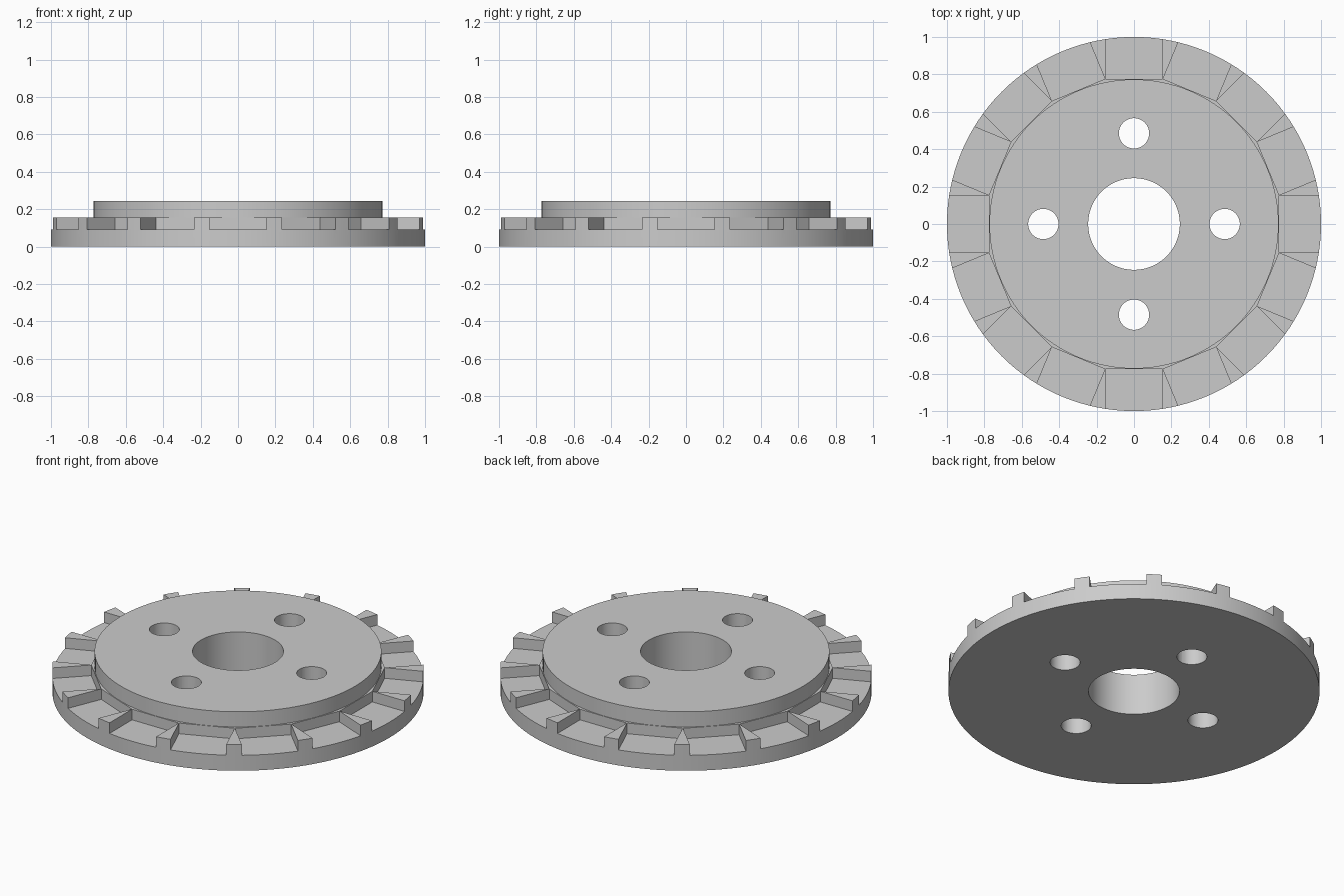
import bpy, bmesh, math
from mathutils import Matrix, Vector

if "Cube" in bpy.data.objects:
    bpy.data.objects.remove(bpy.data.objects["Cube"])

SLOTS = 16
RIM_TOP, SLOT_FLOOR, HUB_TOP = 0.155, 0.092, 0.245
HUB_R, SLOT_IN = 0.773, 0.776

grey = bpy.data.materials.new("machined grey")
grey.use_nodes = True
colour = (0.6, 0.6, 0.6, 1)
grey.diffuse_color = colour
grey.node_tree.nodes["Principled BSDF"].inputs["Base Color"].default_value = colour


def make_object(name, bm):
    bmesh.ops.recalc_face_normals(bm, faces=bm.faces)
    mesh = bpy.data.meshes.new(name)
    bm.to_mesh(mesh)
    bm.free()
    mesh.materials.append(grey)
    obj = bpy.data.objects.new(name, mesh)
    bpy.context.collection.objects.link(obj)
    return obj


def lathe(bm, profile, steps):
    verts = [bm.verts.new((r, 0, z)) for r, z in profile]
    edges = [bm.edges.new(pair) for pair in zip(verts, verts[1:])]
    bmesh.ops.spin(bm, geom=verts + edges, cent=(0, 0, 0), axis=(0, 0, 1),
                   angle=math.tau, steps=steps)
    bmesh.ops.remove_doubles(bm, verts=bm.verts, dist=1e-5)


def cut(target, cutter):
    mod = target.modifiers.new(cutter.name, "BOOLEAN")
    mod.operation = "DIFFERENCE"
    mod.solver = "EXACT"
    mod.object = cutter
    bpy.context.view_layer.objects.active = target
    bpy.ops.object.modifier_apply(modifier=mod.name)
    bpy.data.objects.remove(cutter)


# Stepped disc with a central bore
bm = bmesh.new()
lathe(bm, [(0.245, 0), (1, 0), (1, RIM_TOP), (HUB_R, RIM_TOP),
           (HUB_R, HUB_TOP), (0.245, HUB_TOP), (0.245, 0)], 128)
disc = make_object("slotted_disc", bm)

# Straight-sided slots that leave wedge teeth around the rim
bm = bmesh.new()
half = SLOT_IN * math.tan(math.pi / SLOTS) - 0.0008
for i in range(SLOTS):
    turn = Matrix.Rotation(math.tau * i / SLOTS, 4, "Z")
    place = Matrix.Translation((SLOT_IN + 0.2, 0, SLOT_FLOOR + 0.05))
    size = Matrix.Diagonal((0.4, 2 * half, 0.1, 1))
    bmesh.ops.create_cube(bm, size=1, matrix=turn @ place @ size)
cut(disc, make_object("slot_cutter", bm))

# Four bolt holes
bm = bmesh.new()
for i in range(4):
    turn = Matrix.Rotation(math.tau * i / 4, 4, "Z")
    bmesh.ops.create_cone(bm, cap_ends=True, segments=48, radius1=0.081,
                          radius2=0.081, depth=1,
                          matrix=turn @ Matrix.Translation((0.485, 0, 0.1)))
cut(disc, make_object("bolt_hole_cutter", bm))

# Smooth the round walls, keep machined edges sharp
bpy.ops.object.select_all(action="DESELECT")
disc.select_set(True)
bpy.context.view_layer.objects.active = disc
bpy.ops.object.shade_smooth_by_angle(angle=math.radians(20))
